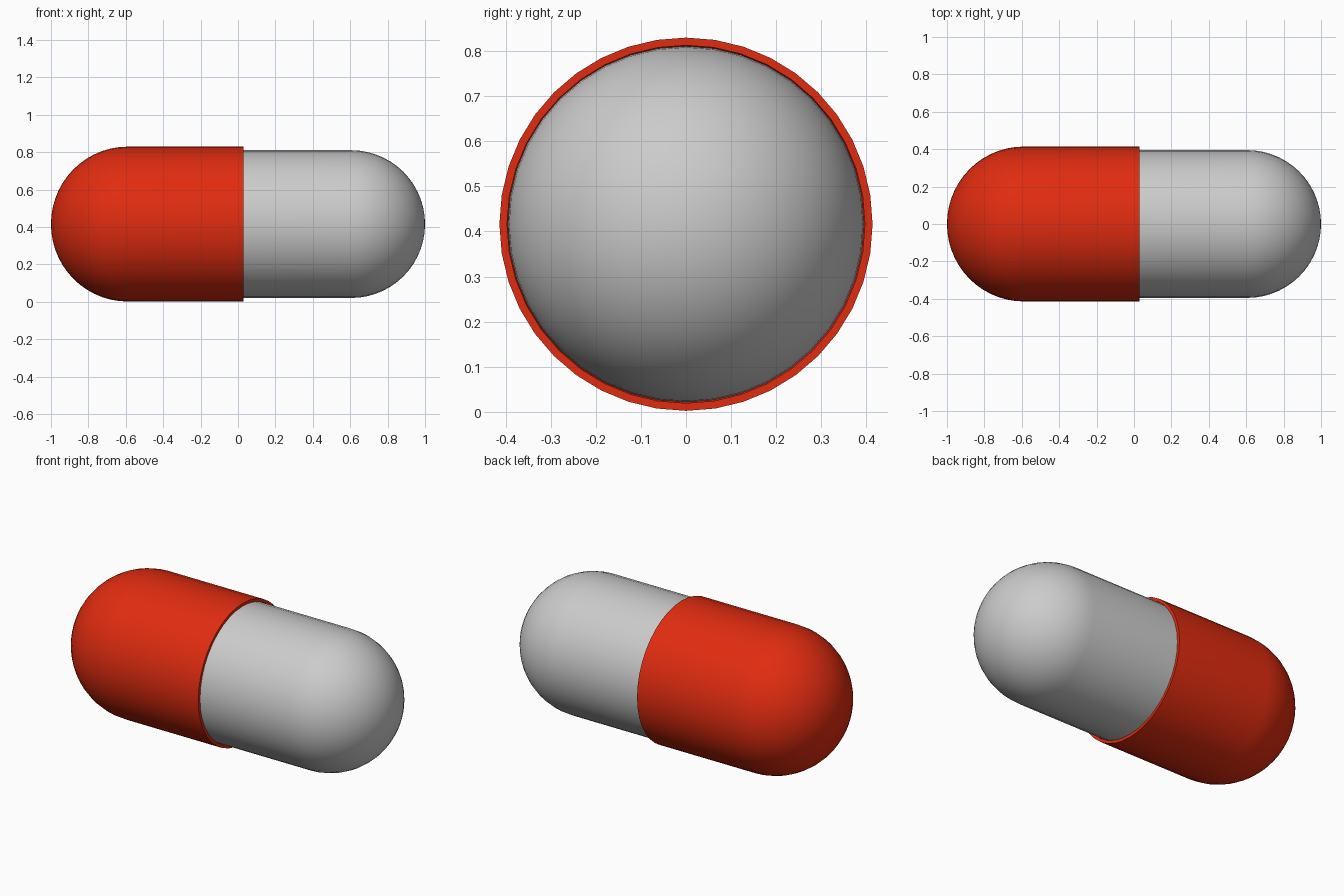
import bpy, bmesh, math
from mathutils import Vector

if "Cube" in bpy.data.objects:
    bpy.data.objects.remove(bpy.data.objects["Cube"])

SIDES, RINGS, CENTRE_Z = 40, 14, 0.416


def dome(radius, base, depth, side):
    """Profile points from the pole to the rim of a rounded end."""
    pts = []
    for i in range(RINGS + 1):
        a = math.pi / 2 * i / RINGS
        pts.append((side * (base + depth * math.cos(a)), radius * math.sin(a)))
    return pts


def lathe(name, profile, color=None):
    """Spin an (x, radius) profile around the x axis."""
    bm = bmesh.new()
    verts = [bm.verts.new((x, 0, r)) for x, r in profile]
    edges = [bm.edges.new(pair) for pair in zip(verts, verts[1:])]
    bmesh.ops.spin(bm, geom=verts + edges, cent=(0, 0, 0), axis=(1, 0, 0),
                   angle=math.tau, steps=SIDES, use_duplicate=False)
    bmesh.ops.remove_doubles(bm, verts=bm.verts, dist=1e-4)
    bmesh.ops.recalc_face_normals(bm, faces=bm.faces)
    mesh = bpy.data.meshes.new(name)
    bm.to_mesh(mesh)
    bm.free()
    obj = bpy.data.objects.new(name, mesh)
    obj.location = Vector((0, 0, CENTRE_Z))
    bpy.context.collection.objects.link(obj)
    if color:
        mat = bpy.data.materials.new(name + "_color")
        mat.diffuse_color = color
        mat.use_nodes = True
        mat.node_tree.nodes["Principled BSDF"].inputs["Base Color"].default_value = mat.diffuse_color
        mesh.materials.append(mat)
    bpy.ops.object.select_all(action='DESELECT')
    obj.select_set(True)
    bpy.context.view_layer.objects.active = obj
    bpy.ops.object.shade_smooth_by_angle(angle=math.radians(35))
    return obj


# Red cap: outer skin, flat rim, then the inner wall back to the pole
outer = dome(0.414, 0.59, 0.41, -1)
inner = dome(0.397, 0.59, 0.393, -1)
lathe("capsule_cap", outer + [(0.03, 0.414), (0.03, 0.397)] + inner[::-1],
      (0.75, 0.025, 0.005, 1))

# Grey body: rounded end and a sleeve tucked inside the cap
lathe("capsule_body", dome(0.395, 0.605, 0.395, 1) + [(-0.35, 0.395), (-0.35, 0.0)])
